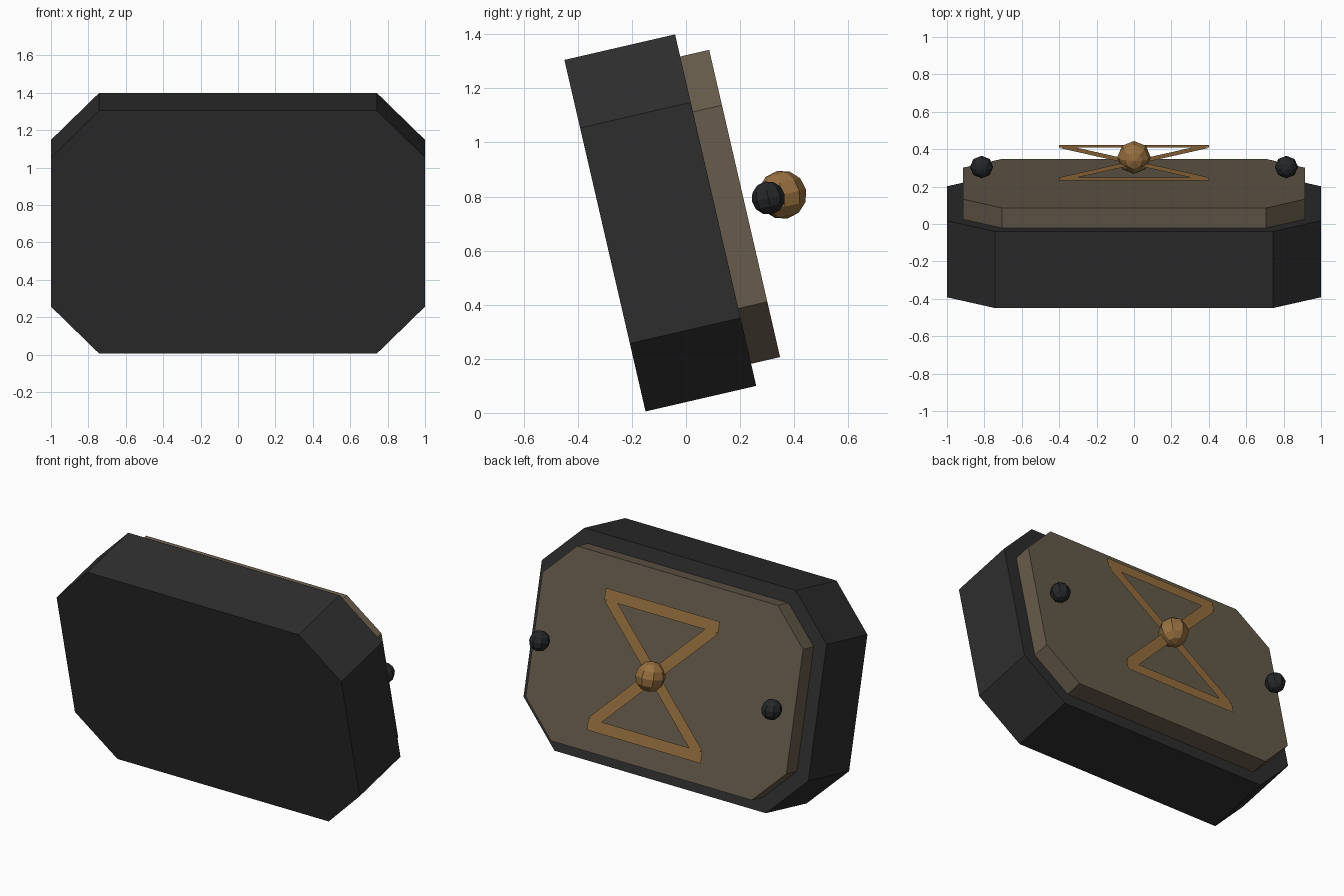
import bpy, bmesh, math
from mathutils import Matrix, Vector

if "Cube" in bpy.data.objects:
    bpy.data.objects.remove(bpy.data.objects["Cube"])

# Tilted frame: x = width, y = outward (back), z = up along the slab
FRAME = Matrix.Translation((0, -0.095, 0.7025)) @ Matrix.Rotation(math.radians(13), 4, 'X')


def material(name, rgb):
    m = bpy.data.materials.new(name)
    m.diffuse_color = (*rgb, 1)
    m.use_nodes = True
    m.node_tree.nodes["Principled BSDF"].inputs["Base Color"].default_value = m.diffuse_color
    return m


charcoal = material("charcoal", (0.027, 0.027, 0.027))
bronze = material("dull bronze", (0.135, 0.105, 0.07))
gold = material("old gold", (0.31, 0.16, 0.05))
black = material("black stud", (0.019, 0.02, 0.022))


def finish(bm, name, mat):
    bmesh.ops.recalc_face_normals(bm, faces=bm.faces)
    me = bpy.data.meshes.new(name)
    bm.to_mesh(me)
    bm.free()
    me.materials.append(mat)
    ob = bpy.data.objects.new(name, me)
    ob.matrix_world = FRAME
    bpy.context.collection.objects.link(ob)
    return ob


def slab(name, w, h, c, y0, y1, mat):
    """Rectangle with cut corners, extruded along the local y axis."""
    bm = bmesh.new()
    pts = []
    for sx, sz in ((1, 1), (-1, 1), (-1, -1), (1, -1)):
        pair = [(sx * w, sz * (h - c)), (sx * (w - c), sz * h)]
        pts += pair if sx * sz > 0 else pair[::-1]
    f = bm.faces.new([bm.verts.new((x, y0, z)) for x, z in pts])
    ext = bmesh.ops.extrude_face_region(bm, geom=[f], use_keep_orig=True)
    vs = [g for g in ext["geom"] if isinstance(g, bmesh.types.BMVert)]
    bmesh.ops.translate(bm, verts=vs, vec=(0, y1 - y0, 0))
    return finish(bm, name, mat)


def knob(name, x, y, r, mat):
    bm = bmesh.new()
    bmesh.ops.create_uvsphere(bm, u_segments=8, v_segments=6, radius=r,
                              matrix=Matrix.Translation((x, y, 0)))
    return finish(bm, name, mat)


# Body and raised back plate
slab("body", 1.0, 0.667, 0.258, -0.21, 0.21, charcoal)
slab("back_plate", 0.915, 0.583, 0.21, 0.21, 0.32, bronze)

# Hourglass made of four flat strips
bm = bmesh.new()
W, Y = 0.035, 0.434
for a, b in (((-0.4, 0.39), (0.4, 0.39)), ((-0.4, -0.39), (0.4, -0.39)),
             ((-0.37, -0.37), (0.37, 0.37)), ((-0.37, 0.37), (0.37, -0.37))):
    a, b = Vector(a), Vector(b)
    d = (b - a).normalized()
    n = Vector((-d.y, d.x)) * W
    f = bm.faces.new([bm.verts.new((p.x, Y, p.y)) for p in (a + n, b + n, b - n, a - n)])
    f.normal_update()
    if f.normal.y < 0:
        f.normal_flip()
finish(bm, "hourglass_strips", gold)

# Centre knob and side studs
knob("centre_knob", 0, 0.463, 0.09, gold)
for side, x in (("left", -0.815), ("right", 0.815)):
    knob(side + "_stud", x, 0.41, 0.062, black)
